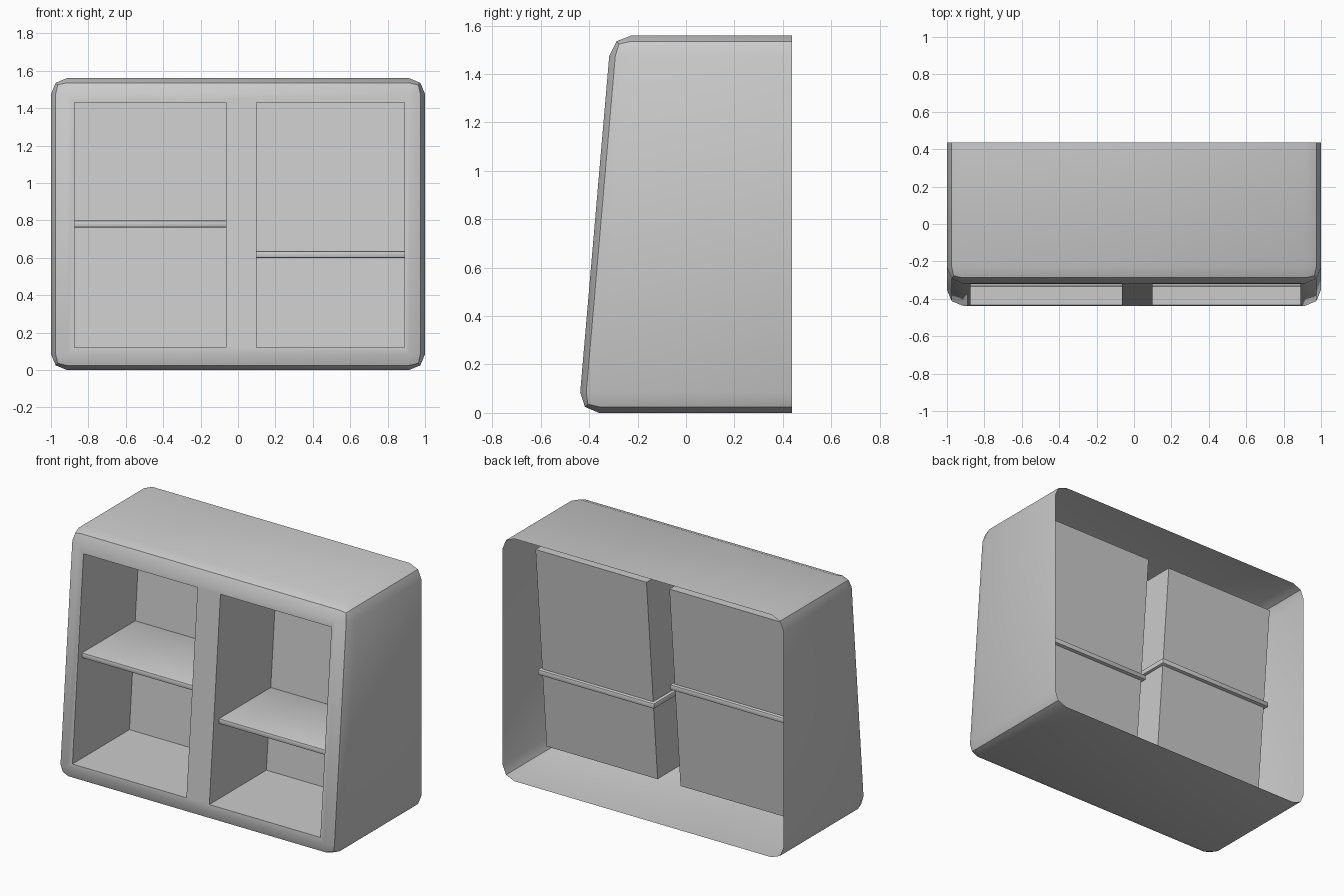
import bpy, bmesh

if "Cube" in bpy.data.objects:
    bpy.data.objects.remove(bpy.data.objects["Cube"])

HEIGHT, BACK = 1.56, 0.437
SLOPE = 0.0863


def front_y(z):
    return -0.4445 + SLOPE * z


def slanted_box(x0, x1, z0, z1, near, far):
    """Box between two y(z) functions, so front and back can lean."""
    bm = bmesh.new()
    ring = [(x0, z0), (x1, z0), (x1, z1), (x0, z1)]
    a = [bm.verts.new((x, near(z), z)) for x, z in ring]
    b = [bm.verts.new((x, far(z), z)) for x, z in ring]
    bm.faces.new(a)
    bm.faces.new(b[::-1])
    for i in range(4):
        j = (i + 1) % 4
        bm.faces.new((a[j], a[i], b[i], b[j]))
    bmesh.ops.recalc_face_normals(bm, faces=bm.faces)
    return bm


def bevel(bm, edges, width, segments):
    bmesh.ops.bevel(bm, geom=edges, offset=width, segments=segments,
                    profile=0.5, affect='EDGES', clamp_overlap=True)


def to_object(bm, name):
    mesh = bpy.data.meshes.new(name)
    bm.to_mesh(mesh)
    bm.free()
    obj = bpy.data.objects.new(name, mesh)
    bpy.context.collection.objects.link(obj)
    return obj


def smooth(obj):
    bpy.ops.object.select_all(action='DESELECT')
    obj.select_set(True)
    bpy.context.view_layer.objects.active = obj
    bpy.ops.object.shade_smooth_by_angle(angle=0.55)


# Rounded cabinet body with a leaning front
bm = slanted_box(-1, 1, 0, HEIGHT, front_y, lambda z: BACK)
bevel(bm, [e for e in bm.edges if any(v.co.y < 0 for v in e.verts)], 0.085, 2)
body = to_object(bm, "cabinet_body")

# Two recessed compartments, each with one shelf: x range, shelf bottom
bays = {"left": (-0.875, -0.063, 0.763), "right": (0.10, 0.89, 0.60)}
for side, (x0, x1, shelf_z) in bays.items():
    cutter = to_object(slanted_box(x0, x1, 0.12, 1.43,
                                   lambda z: front_y(z) - 0.1,
                                   lambda z: front_y(z) + 0.58),
                       side + "_recess_cutter")
    cutter.hide_render = True
    mod = body.modifiers.new("recess", 'BOOLEAN')
    mod.operation, mod.solver, mod.object = 'DIFFERENCE', 'EXACT', cutter
    bpy.ops.object.select_all(action='DESELECT')
    bpy.context.view_layer.objects.active = body
    bpy.ops.object.modifier_apply(modifier=mod.name)
    bpy.data.objects.remove(cutter)

    # Shelf board pokes slightly through the recess walls
    rear = front_y(shelf_z) + 0.58 + 0.025
    bm = slanted_box(x0 - 0.02, x1 + 0.02, shelf_z, shelf_z + 0.035,
                     lambda z: -0.335, lambda z: rear)
    bevel(bm, bm.edges[:], 0.008, 2)
    smooth(to_object(bm, side + "_shelf"))

# Open the back of the body
bm = bmesh.new()
bm.from_mesh(body.data)
back = [f for f in bm.faces if all(v.co.y > BACK - 0.001 for v in f.verts)]
bmesh.ops.delete(bm, geom=back, context='FACES')
bm.to_mesh(body.data)
bm.free()
smooth(body)
